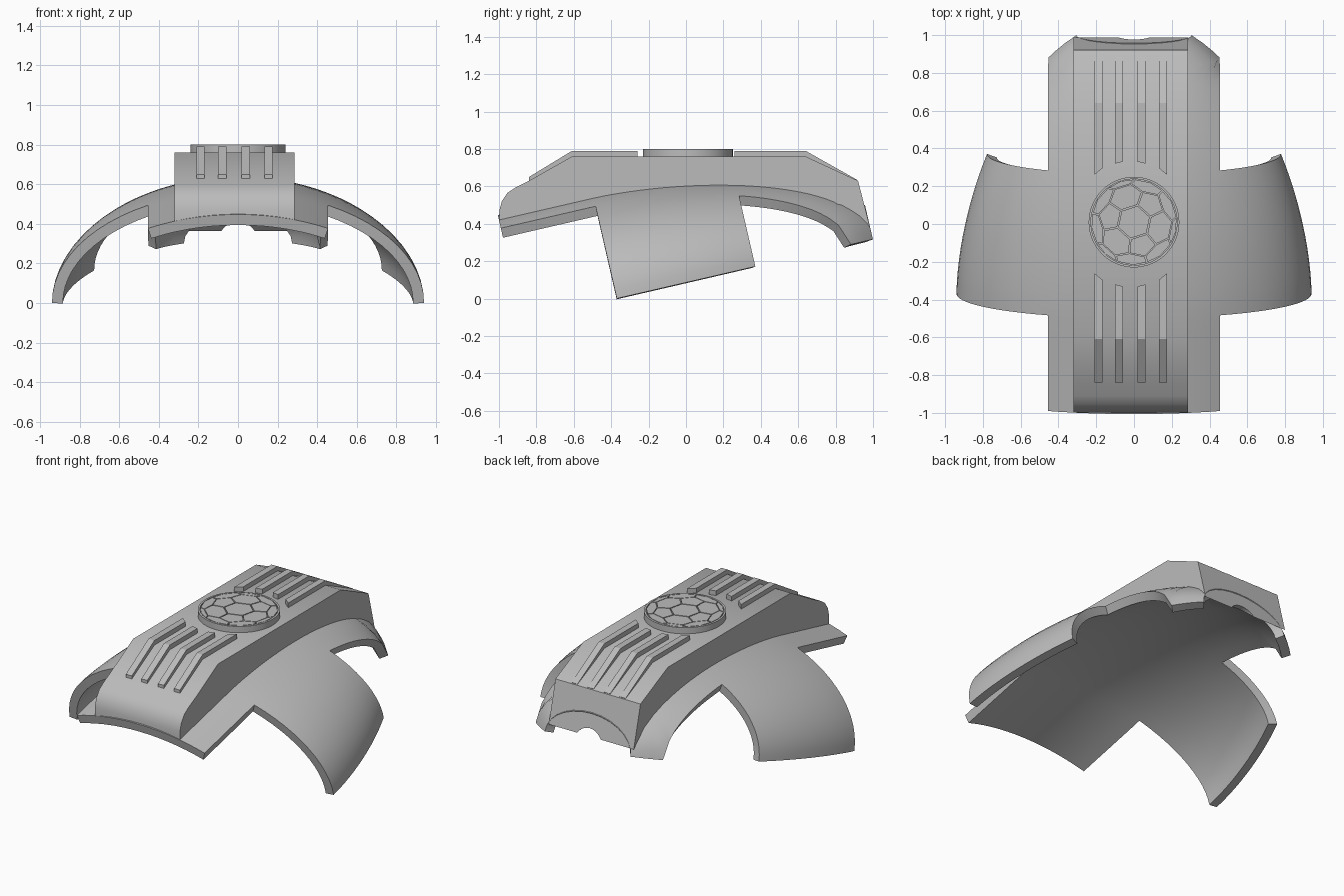
import bpy, bmesh, math
from mathutils import Vector

cube = bpy.data.objects.get("Cube")
if cube:
    bpy.data.objects.remove(cube)

grey = bpy.data.materials.new("plain grey")
grey.use_nodes = True
COLOUR = (0.5, 0.5, 0.5, 1)
grey.diffuse_color = COLOUR
grey.node_tree.nodes["Principled BSDF"].inputs["Base Color"].default_value = COLOUR

TILT = math.radians(13)      # shell axis rises toward the back
BASE = 0.084                 # height of the rim plane in the tilted frame
WIDE, RISE = 0.94, 0.615     # half width and height ratio of the arch
STRIP = 0.455                # half width of the centre strip
S_FRONT, S_WING0, S_WING1, S_BACK = -0.88, -0.36, 0.40, 1.045


def finish(name, bm, smooth=True):
    mesh = bpy.data.meshes.new(name)
    bm.to_mesh(mesh)
    bm.free()
    ob = bpy.data.objects.new(name, mesh)
    bpy.context.collection.objects.link(ob)
    mesh.materials.append(grey)
    if smooth:
        activate(ob)
        bpy.ops.object.shade_smooth_by_angle(angle=math.radians(30))
    return ob


def activate(ob):
    bpy.ops.object.select_all(action='DESELECT')
    ob.select_set(True)
    bpy.context.view_layer.objects.active = ob


def half_width(s):
    t = max(0, (s - S_WING0) / 1.5)
    return WIDE * math.sqrt(max(0, 1 - t ** 1.7))


def place(x, s, w):
    """Tilted shell coordinates to the model frame."""
    c, n = math.cos(TILT), math.sin(TILT)
    return Vector((x, s * c - w * n, s * n + w * c))


def steps(a, b, n):
    return [a + (b - a) * i / n for i in range(n + 1)]


def loft_x(bm, ends):
    """Join two side profiles [(x, [(y, z), ...]), ...] into a solid."""
    loops = [[bm.verts.new((x, y, z)) for y, z in prof] for x, prof in ends]
    n = len(loops[0])
    for loop in loops:
        bm.faces.new(loop)
    for i in range(n):
        j = (i + 1) % n
        bm.faces.new((loops[0][i], loops[0][j], loops[1][j], loops[1][i]))
    bmesh.ops.recalc_face_normals(bm, faces=bm.faces)


# Arched shell: centre strip with a wing on each side
rows = (steps(S_FRONT, S_WING0, 6)[:-1] + steps(S_WING0, S_WING1, 12)
        + steps(S_WING1, S_BACK, 16)[1:])
WING_N, STRIP_N = 12, 14
bm = bmesh.new()
grid = []
for s in rows:
    a = half_width(s)
    lim = math.asin(min(1, STRIP / a))
    quarter = math.pi / 2
    angles = (steps(-quarter, -lim, WING_N)[:-1] + steps(-lim, lim, STRIP_N)
              + steps(lim, quarter, WING_N)[1:])
    grid.append([bm.verts.new(place(a * math.sin(p), s, BASE + RISE * a * math.cos(p)))
                 for p in angles])
for i in range(len(rows) - 1):
    winged = S_WING0 - 0.001 < rows[i] and rows[i + 1] < S_WING1 + 0.001
    for j in range(len(grid[0]) - 1):
        if winged or WING_N <= j < WING_N + STRIP_N:
            bm.faces.new((grid[i][j], grid[i][j + 1], grid[i + 1][j + 1], grid[i + 1][j]))
bmesh.ops.delete(bm, geom=[v for v in bm.verts if not v.link_faces], context='VERTS')
shell = finish("arched_shell", bm, smooth=False)
solid = shell.modifiers.new("thickness", 'SOLIDIFY')
solid.thickness = 0.055
solid.offset = -1
solid.use_even_offset = True
activate(shell)
bpy.ops.object.modifier_apply(modifier=solid.name)
bpy.ops.object.shade_smooth_by_angle(angle=math.radians(30))

# Raised centre block whose underside follows the shell
TOP = 0.76
profile = [(0.92, 0.63), (0.64, TOP), (-0.61, TOP), (-0.84, 0.63), (-0.91, 0.595),
           (-0.955, 0.565), (-0.985, 0.52), (-0.998, 0.47)]
for s in steps(S_FRONT, S_BACK, 24):
    a = half_width(s)
    p = place(0, s, BASE - 0.01 + RISE * a * math.sqrt(max(0, 1 - (0.29 / a) ** 2)))
    profile.append((max(-1, min(1, p.y)), p.z))
bm = bmesh.new()
loft_x(bm, [(-0.32, profile), (0.285, profile)])
block = finish("centre_block", bm)

# Round notch in the lower back edge of the block
bpy.ops.mesh.primitive_cylinder_add(vertices=32, radius=0.1, depth=0.4,
                                    location=(0, 0.95, 0.31), rotation=(math.pi / 2, 0, 0))
cutter = bpy.context.object
cutter.hide_render = True
cut = block.modifiers.new("notch", 'BOOLEAN')
cut.operation = 'DIFFERENCE'
cut.solver = 'EXACT'
cut.object = cutter
activate(block)
bpy.ops.object.modifier_apply(modifier=cut.name)
bpy.data.objects.remove(cutter)

# Raised bars in front of and behind the badge
BAR_TOP = TOP + 0.03
SINK = 0.02


def front_bar(y):
    return [(y, BAR_TOP), (-0.61, BAR_TOP), (-0.84, 0.65), (-0.84, 0.63 - SINK),
            (-0.61, TOP - SINK), (y, TOP - SINK)]


def back_bar(y):
    return [(y, BAR_TOP), (0.64, BAR_TOP), (0.915, 0.635), (0.91, 0.62),
            (0.64, TOP - SINK), (y, TOP - SINK)]


# Each bar: left x, inner end at its left edge, inner end at its right edge
BARS = [(-0.21, 0.26, 0.295), (-0.10, 0.32, 0.33), (0.018, 0.33, 0.32), (0.133, 0.295, 0.26)]
for k, (x, y0, y1) in enumerate(BARS):
    for name, shape, sign in (("front_bar", front_bar, -1), ("back_bar", back_bar, 1)):
        bm = bmesh.new()
        loft_x(bm, [(x, shape(sign * y0)), (x + 0.042, shape(sign * y1))])
        finish(f"{name}_{k + 1}", bm, smooth=False)

# Round badge: base disc with a thin raised rim
CENTRE = Vector((0, 0.01, 0))
R, R_IN, FLOOR, LIP = 0.24, 0.228, 0.787, 0.80
bm = bmesh.new()
rings = []
for r, z in ((R, TOP - SINK), (R, LIP), (R_IN, LIP), (R_IN, FLOOR)):
    rings.append([bm.verts.new(CENTRE + Vector((r * math.cos(t), r * math.sin(t), z)))
                  for t in steps(0, 2 * math.pi, 64)[:-1]])
for lower, upper in zip(rings, rings[1:]):
    for i in range(64):
        j = (i + 1) % 64
        bm.faces.new((lower[i], lower[j], upper[j], upper[i]))
bm.faces.new(rings[-1])
bm.faces.new(rings[0][::-1])
bmesh.ops.recalc_face_normals(bm, faces=bm.faces)
finish("badge_disc", bm)

# Ball panels: a truncated icosahedron seen from above, pressed flat
ico = bmesh.new()
bmesh.ops.create_icosphere(ico, subdivisions=1, radius=1)
points = []
for e in ico.edges:
    a, b = (v.co for v in e.verts)
    points += [a.lerp(b, 1 / 3), a.lerp(b, 2 / 3)]
ico.faces.ensure_lookup_table()
turn = ico.faces[0].normal.rotation_difference(Vector((0, 0, 1)))
ico.free()
ball = bmesh.new()
for p in points:
    ball.verts.new((turn @ p).normalized())
bmesh.ops.convex_hull(ball, input=ball.verts)
bmesh.ops.dissolve_limit(ball, angle_limit=0.05, verts=ball.verts, edges=ball.edges)
bmesh.ops.recalc_face_normals(ball, faces=ball.faces)
bm = bmesh.new()
for f in ball.faces:
    if f.normal.z < 0.15:
        continue
    flat = []
    for v in f.verts:
        p = Vector((v.co.x, v.co.y, 0))
        flat.append(p.normalized() if v.co.z < 0 else p)
    mid = sum(flat, Vector()) / len(flat)
    panel = [CENTRE + (mid + (p - mid) * 0.95) * R_IN for p in flat]
    low = [bm.verts.new((p.x, p.y, FLOOR - 0.005)) for p in panel]
    high = [bm.verts.new((p.x, p.y, LIP)) for p in panel]
    bm.faces.new(high)
    for i in range(len(low)):
        j = (i + 1) % len(low)
        bm.faces.new((low[i], low[j], high[j], high[i]))
ball.free()
finish("ball_panels", bm, smooth=False)
